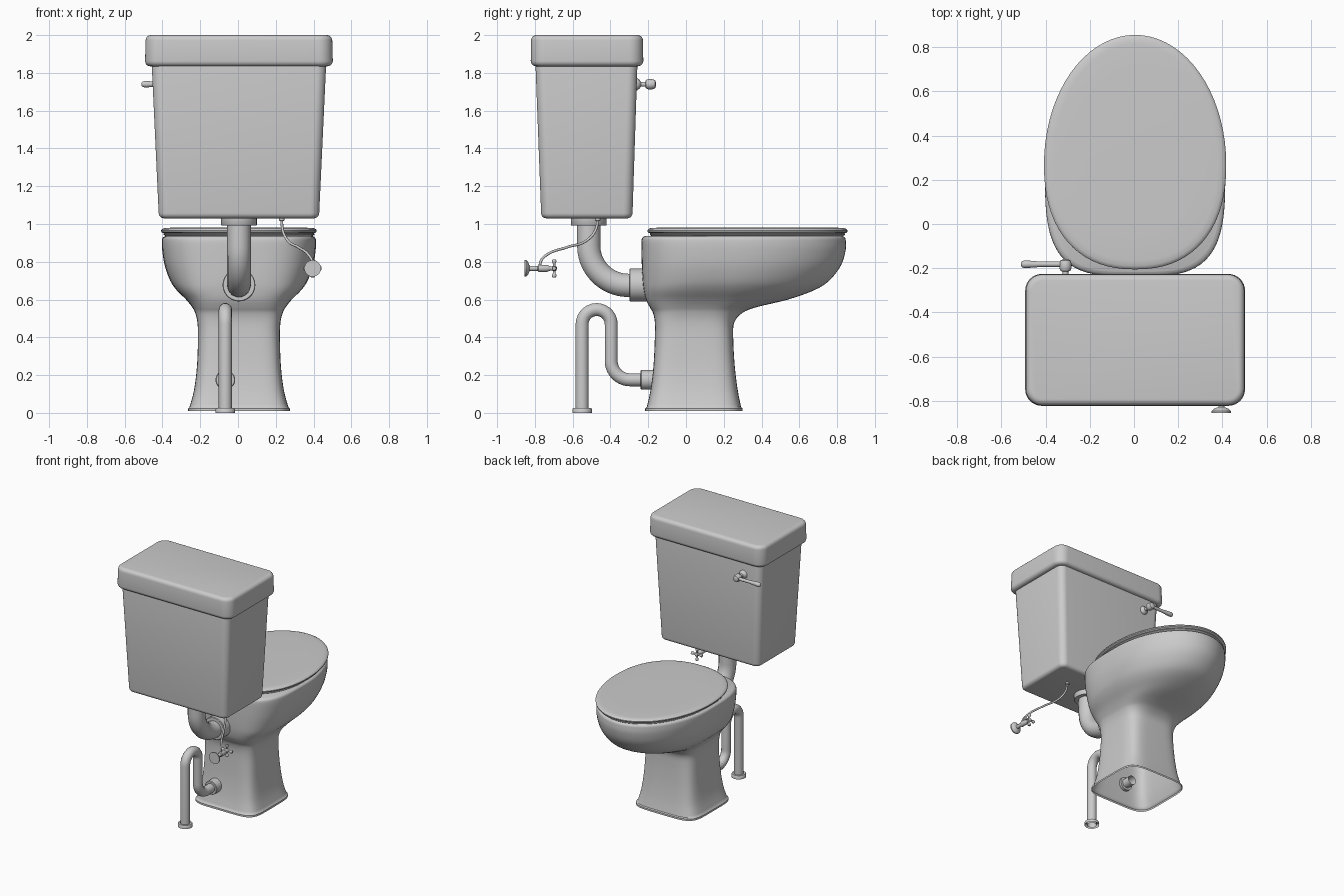
import bpy, bmesh, math
from math import cos, sin, pi, radians
from mathutils import Vector

if "Cube" in bpy.data.objects:
    bpy.data.objects.remove(bpy.data.objects["Cube"])

CX = 0.005  # centre line of the body parts


def finish(ob, angle=40):
    bpy.ops.object.select_all(action='DESELECT')
    ob.select_set(True)
    bpy.context.view_layer.objects.active = ob
    bpy.ops.object.shade_smooth_by_angle(angle=radians(angle))
    return ob


def loft(name, rings, cap_start=True, cap_end=True, angle=40):
    bm = bmesh.new()
    vr = [[bm.verts.new(p) for p in r] for r in rings]
    n = len(vr[0])
    for a, b in zip(vr, vr[1:]):
        for i in range(n):
            j = (i + 1) % n
            bm.faces.new((a[i], a[j], b[j], b[i]))
    if cap_start:
        bm.faces.new(vr[0][::-1])
    if cap_end:
        bm.faces.new(vr[-1])
    bmesh.ops.recalc_face_normals(bm, faces=bm.faces)
    me = bpy.data.meshes.new(name)
    bm.to_mesh(me)
    bm.free()
    ob = bpy.data.objects.new(name, me)
    bpy.context.collection.objects.link(ob)
    return finish(ob, angle)


def egg(z, w, y0, y1, yc, nf, nb, n=72):
    """Closed outline: half width w at yc, separate roundness front and back."""
    pts = []
    for i in range(n):
        t = 2 * pi * i / n
        c, s = cos(t), sin(t)
        e = 2 / (nf if s >= 0 else nb)
        x = math.copysign(abs(c) ** e, c) * w
        y = math.copysign(abs(s) ** e, s) * ((y1 - yc) if s >= 0 else (yc - y0))
        pts.append((CX + x, yc + y, z))
    return pts


def rounded_rect(z, w, y0, y1, r, seg=8):
    cy, d = (y0 + y1) / 2, (y1 - y0) / 2
    pts = []
    for k, (sx, sy) in enumerate(((1, 1), (-1, 1), (-1, -1), (1, -1))):
        for i in range(seg + 1):
            t = (k + i / seg) * pi / 2
            pts.append((CX + sx * (w - r) + r * cos(t), cy + sy * (d - r) + r * sin(t), z))
    return pts


def spline_rows(rows, steps=4):
    """Smooth interpolation between section rows."""
    out = []
    for i in range(len(rows) - 1):
        p = [rows[max(0, min(len(rows) - 1, i + k))] for k in (-1, 0, 1, 2)]
        for s in range(steps):
            t = s / steps
            out.append([0.5 * (2 * b + (c - a) * t + (2 * a - 5 * b + 4 * c - d) * t * t
                               + (3 * b - a - 3 * c + d) * t ** 3) for a, b, c, d in zip(*p)])
    return out + [list(rows[-1])]


def turned(name, centre, axis, profile, n=28, cap=True):
    """Lathe: profile of (radius, position along axis) around a centre."""
    rings = []
    for r, h in profile:
        ring = []
        for i in range(n):
            a, b = r * cos(2 * pi * i / n), r * sin(2 * pi * i / n)
            off = {'X': (h, a, b), 'Y': (a, h, b), 'Z': (a, b, h)}[axis]
            ring.append(Vector(centre) + Vector(off))
        rings.append(ring)
    return loft(name, rings, cap, cap)


def arc(x, cy, cz, r, a0, a1, n=14):
    return [(x, cy + r * cos(radians(a0 + (a1 - a0) * i / n)),
             cz + r * sin(radians(a0 + (a1 - a0) * i / n))) for i in range(n + 1)]


def pipe(name, pts, radius, smooth=False):
    cu = bpy.data.curves.new(name, 'CURVE')
    cu.dimensions = '3D'
    cu.bevel_depth, cu.bevel_resolution, cu.resolution_u = radius, 5, 8
    sp = cu.splines.new('BEZIER' if smooth else 'POLY')
    if smooth:
        sp.bezier_points.add(len(pts) - 1)
        for bp, p in zip(sp.bezier_points, pts):
            bp.co = p
            bp.handle_left_type = bp.handle_right_type = 'AUTO'
    else:
        sp.points.add(len(pts) - 1)
        for sp_p, p in zip(sp.points, pts):
            sp_p.co = (*p, 1)
    ob = bpy.data.objects.new(name, cu)
    bpy.context.collection.objects.link(ob)
    bpy.ops.object.select_all(action='DESELECT')
    ob.select_set(True)
    bpy.context.view_layer.objects.active = ob
    bpy.ops.object.convert(target='MESH')
    return finish(bpy.context.view_layer.objects.active)


# Pedestal and bowl: z, half width, back y, front y, widest y, front and back roundness
sections = [
    (0.03, 0.262, -0.208, 0.292, 0.04, 5, 5.5),
    (0.12, 0.238, -0.188, 0.274, 0.04, 5, 5.5),
    (0.25, 0.222, -0.172, 0.258, 0.04, 5, 5.5),
    (0.40, 0.217, -0.165, 0.250, 0.04, 4.5, 5),
    (0.48, 0.220, -0.165, 0.256, 0.05, 4, 5),
    (0.53, 0.232, -0.175, 0.300, 0.07, 3.3, 4.5),
    (0.56, 0.248, -0.192, 0.375, 0.10, 2.8, 4.3),
    (0.60, 0.280, -0.212, 0.540, 0.15, 2.3, 4),
    (0.65, 0.330, -0.224, 0.680, 0.20, 2.1, 3.8),
    (0.70, 0.364, -0.230, 0.758, 0.24, 2, 3.6),
    (0.78, 0.393, -0.234, 0.820, 0.26, 2, 3.5),
    (0.86, 0.406, -0.236, 0.845, 0.27, 2, 3.5),
    (0.91, 0.408, -0.236, 0.846, 0.27, 2, 3.5),
    (0.928, 0.403, -0.230, 0.841, 0.27, 2, 3.5),
    (0.937, 0.388, -0.216, 0.826, 0.27, 2, 3.5),
]
foot = [egg(z, 0.269, -0.216, 0.300, 0.04, 5, 5.5) for z in (0.01, 0.024)]
loft("bowl_and_pedestal", foot + [egg(*r) for r in spline_rows(sections)], cap_start=False)


# Seat and its closed cover, stacked discs with rounded rims
def oval_disc(name, profile):
    loft(name, [egg(z, 0.412 - i, -0.205 + i, 0.855 - i, 0.27, 2, 2.3) for z, i in profile])


oval_disc("seat", [(0.935, 0.03), (0.938, 0.02), (0.944, 0.012), (0.95, 0.016), (0.953, 0.03)])
oval_disc("seat_cover", [(0.950, 0.02), (0.952, 0.008), (0.958, 0.001), (0.966, 0.0), (0.973, 0.005),
                         (0.978, 0.016), (0.980, 0.04), (0.982, 0.15)])


# Cistern body and lid with softened edges
def soft_box(name, low, high, r, e):
    """low / high: z, half width, back y, front y; e is the edge rounding."""
    rings = []
    for (z, w, a, b), sgn, order in ((low, 1, range(6)), (high, -1, range(5, -1, -1))):
        for k in order:
            t = k / 5 * pi / 2
            i = e * (1 - sin(t))
            rings.append(rounded_rect(z + sgn * e * (1 - cos(t)), w - i, a + i, b - i, r - i))
    loft(name, rings)


soft_box("cistern", (1.03, 0.425, -0.767, -0.283), (1.88, 0.462, -0.797, -0.257), 0.05, 0.028)
soft_box("cistern_lid", (1.835, 0.497, -0.822, -0.226), (2.0, 0.494, -0.820, -0.228), 0.075, 0.028)

# Flush pipe from cistern to the back of the bowl
pipe("flush_pipe", [(CX, -0.515, 1.02)] + arc(CX, -0.305, 0.885, 0.21, 180, 270) + [(CX, -0.2, 0.675)], 0.063)
turned("flush_pipe_nut", (CX, -0.515, 0), 'Z', [(0.064, 0.992), (0.092, 0.992), (0.095, 0.996), (0.095, 1.035)])
turned("flush_pipe_collar", (CX, 0, 0.677), 'Y', [(0.064, -0.30), (0.083, -0.30), (0.087, -0.296), (0.087, -0.20)])

# Waste pipe with its bend, floor flange and collar
WX = -0.067
pipe("waste_pipe", [(WX, -0.55, 0.0)] + arc(WX, -0.473, 0.47, 0.077, 180, 0)
     + arc(WX, -0.296, 0.275, 0.1, 180, 270) + [(WX, -0.10, 0.175)], 0.035)
turned("waste_floor_flange", (WX, -0.55, 0), 'Z',
       [(0.052, 0.0), (0.052, 0.02), (0.048, 0.026), (0.035, 0.026)], cap=False)
turned("waste_collar", (WX, 0, 0.175), 'Y', [(0.036, -0.24), (0.048, -0.24), (0.052, -0.236), (0.052, -0.165)])

# Flush lever on the cistern front
LX, LZ = -0.31, 1.74
turned("lever_base", (LX, 0, LZ), 'Y', [(0.032, -0.27), (0.032, -0.257), (0.024, -0.247), (0.013, -0.238),
       (0.013, -0.215), (0.022, -0.212), (0.027, -0.20), (0.027, -0.178), (0.022, -0.164), (0.01, -0.159)])
turned("lever_handle", (0, -0.182, LZ), 'X', [(0.013, -0.30), (0.012, -0.36), (0.012, -0.42), (0.016, -0.47),
       (0.017, -0.495), (0.013, -0.507), (0.005, -0.512)])

# Supply valve on the wall with a cross handle
VX, VZ = 0.395, 0.765
turned("valve_body", (VX, 0, VZ), 'Y', [(0.044, -0.855), (0.044, -0.846), (0.034, -0.836), (0.014, -0.828),
       (0.013, -0.785), (0.019, -0.78), (0.019, -0.735), (0.014, -0.725), (0.010, -0.715),
       (0.012, -0.708), (0.015, -0.70), (0.013, -0.688), (0.006, -0.684)])
for axis, tag in (('X', "across"), ('Z', "upright")):
    half = [(0.009, -0.047), (0.012, -0.042), (0.012, -0.034), (0.007, -0.026)]
    turned("valve_handle_" + tag, (VX, -0.698, VZ), axis, half + [(r, -h) for r, h in half[::-1]], 14)

# Thin supply hose from valve to cistern, with its nut
pipe("supply_hose", [(0.232, -0.467, 1.035), (0.236, -0.478, 0.97), (0.265, -0.53, 0.91), (0.32, -0.63, 0.877),
                     (0.372, -0.735, 0.838), (0.393, -0.77, 0.80), (0.395, -0.773, 0.77)], 0.007, smooth=True)
turned("supply_nut", (0.232, -0.467, 0), 'Z', [(0.009, 1.015), (0.014, 1.018), (0.014, 1.035)], 12)
